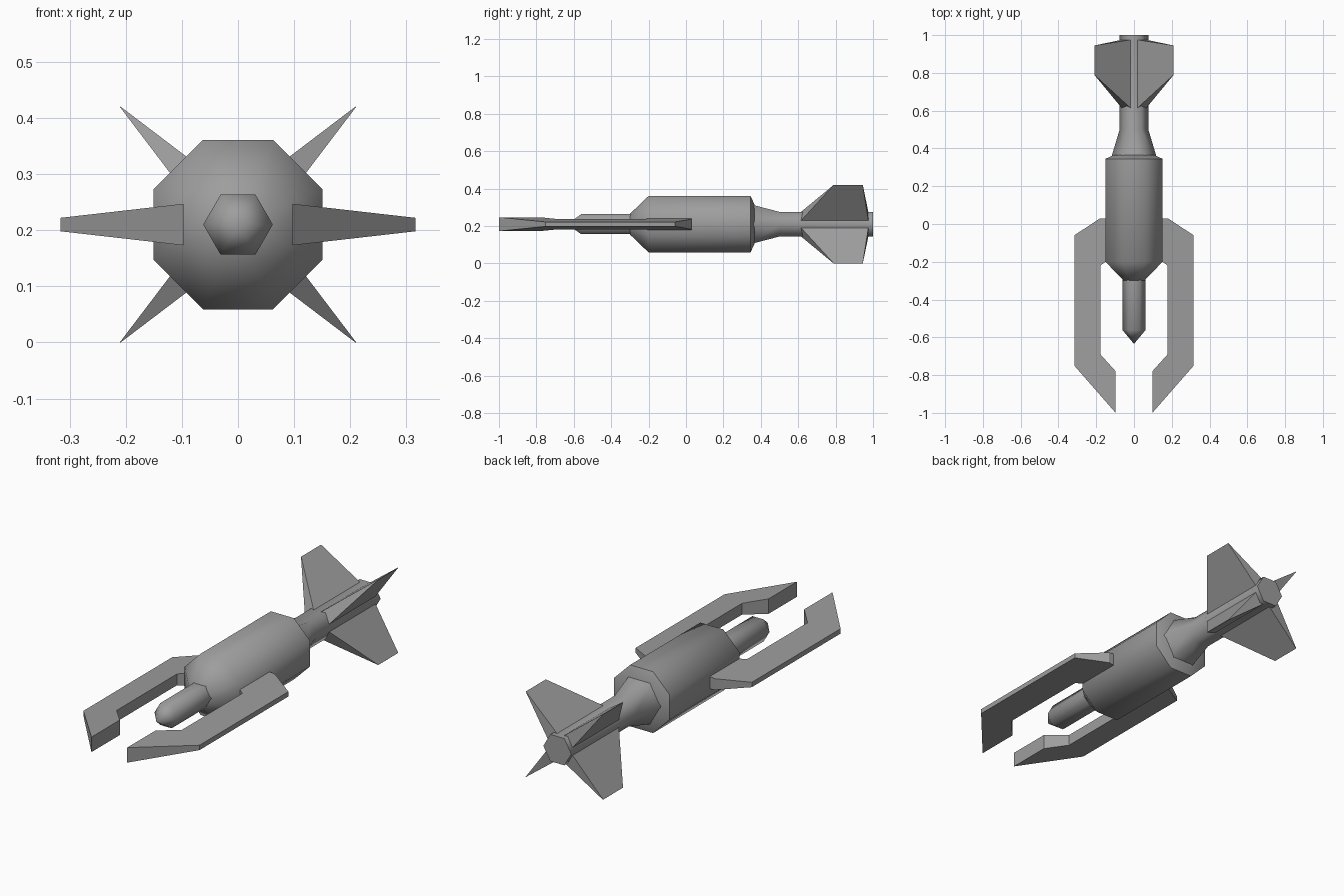
import bpy, bmesh, math

if "Cube" in bpy.data.objects:
    bpy.data.objects.remove(bpy.data.objects["Cube"], do_unlink=True)

AXIS_Z = 0.21

grey = bpy.data.materials.new("hull grey")
grey.use_nodes = True
colour = (0.34, 0.34, 0.34, 1)
grey.diffuse_color = colour
grey.node_tree.nodes["Principled BSDF"].inputs["Base Color"].default_value = colour


def finish(name, bm, angle):
    bmesh.ops.recalc_face_normals(bm, faces=bm.faces)
    mesh = bpy.data.meshes.new(name)
    bm.to_mesh(mesh)
    bm.free()
    mesh.materials.append(grey)
    obj = bpy.data.objects.new(name, mesh)
    bpy.context.collection.objects.link(obj)
    bpy.ops.object.select_all(action='DESELECT')
    obj.select_set(True)
    bpy.context.view_layer.objects.active = obj
    bpy.ops.object.shade_smooth_by_angle(angle=math.radians(angle))
    return obj


def spindle(name, profile, sides, turn=0.0):
    """Faceted tube along y from (y, corner radius) pairs; radius 0 makes a point."""
    bm = bmesh.new()
    rings = []
    for y, r in profile:
        if r == 0:
            rings.append([bm.verts.new((0, y, AXIS_Z))] * sides)
            continue
        angles = [turn + math.tau * i / sides for i in range(sides)]
        rings.append([bm.verts.new((r * math.cos(a), y, AXIS_Z + r * math.sin(a)))
                      for a in angles])
    for a, b in zip(rings, rings[1:]):
        for i in range(sides):
            j = (i + 1) % sides
            bm.faces.new(list(dict.fromkeys((a[i], a[j], b[j], b[i]))))
    for ring in (rings[0], rings[-1]):
        if len(set(ring)) > 2:
            bm.faces.new(ring)
    return finish(name, bm, 62)


def solid(name, top, bottom):
    """Closed solid between two matching outlines."""
    bm = bmesh.new()
    a = [bm.verts.new(p) for p in top]
    b = [bm.verts.new(p) for p in bottom]
    bm.faces.new(a)
    bm.faces.new(b[::-1])
    for i in range(len(a)):
        j = (i + 1) % len(a)
        bm.faces.new((a[i], b[i], b[j], a[j]))
    return finish(name, bm, 30)


# Central hull: octagonal body, hexagonal nose and tail
K = 1 / math.cos(math.pi / 8)
spindle("body", [(-0.3, 0.055 * K), (-0.2, 0.151 * K), (0.345, 0.151 * K),
                 (0.365, 0.108 * K)], 8, math.pi / 8)
spindle("nose", [(-0.635, 0), (-0.56, 0.062), (-0.28, 0.062)], 6)
spindle("tail", [(0.34, 0.124), (0.5, 0.076), (1.0, 0.076)], 6)

# Forward prongs, thinning towards the outer edge
outline = [(0.097, 0.03), (0.18, 0.03), (0.316, -0.06), (0.316, -0.75),
           (0.097, -1.0), (0.097, -0.78), (0.178, -0.69), (0.178, -0.22),
           (0.097, -0.16)]


def half_thickness(x):
    return 0.037 - (x - 0.097) * 0.114


for side, label in ((1, "left"), (-1, "right")):
    top = [(side * x, y, AXIS_Z + half_thickness(x)) for x, y in outline]
    bottom = [(side * x, y, AXIS_Z - half_thickness(x)) for x, y in outline]
    solid(label + "_prong", top, bottom)

# Four diagonal wedge fins: thick root, sharp outer edge
fin = [(0.06, 0.615, 0.033), (0.297, 0.79, 0.0006),
       (0.297, 0.945, 0.0006), (0.06, 0.975, 0.033)]
for i, label in enumerate(("upper_left", "upper_right", "lower_right", "lower_left")):
    a = math.pi / 4 + i * math.pi / 2
    c, s = math.cos(a), math.sin(a)
    faces = [[(r * c - k * t * s, y, AXIS_Z + r * s + k * t * c) for r, y, t in fin]
             for k in (1, -1)]
    solid(label + "_fin", *faces)
